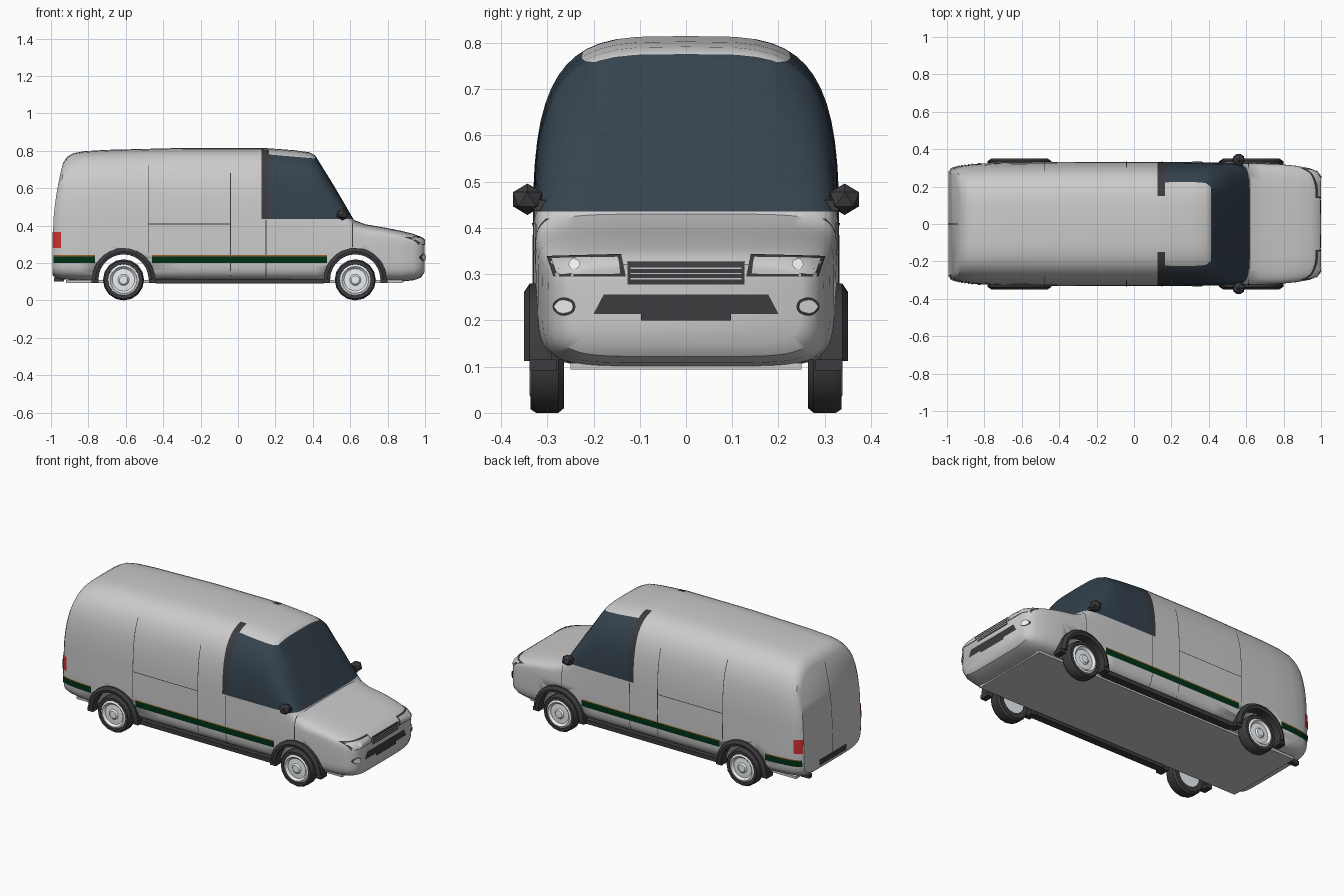
import bpy, bmesh, math
from mathutils import Vector
from mathutils.bvhtree import BVHTree

if "Cube" in bpy.data.objects:
    bpy.data.objects.remove(bpy.data.objects["Cube"])


def material(name, *rgb):
    m = bpy.data.materials.new(name)
    m.diffuse_color = (*rgb, 1)
    m.use_nodes = True
    m.node_tree.nodes["Principled BSDF"].inputs["Base Color"].default_value = m.diffuse_color
    return m


PAINT = material("paint", .8, .8, .8)
GLASS = material("dark_glass", .035, .055, .075)
BLACK = material("black_trim", .045, .045, .05)
GREEN = material("green_stripe", .0, .03, .008)
ORANGE = material("orange_line", .3, .12, .02)
RED = material("red_lens", .6, .03, .03)
LIGHT = material("light_lens", .85, .88, .9)


def finish(name, bm, *mats, angle=35):
    me = bpy.data.meshes.new(name)
    bmesh.ops.recalc_face_normals(bm, faces=bm.faces)
    bm.to_mesh(me)
    bm.free()
    ob = bpy.data.objects.new(name, me)
    bpy.context.collection.objects.link(ob)
    for m in mats:
        me.materials.append(m)
    bpy.ops.object.select_all(action='DESELECT')
    ob.select_set(True)
    bpy.context.view_layer.objects.active = ob
    bpy.ops.object.shade_smooth_by_angle(angle=math.radians(angle))
    return ob


def box(name, lo, hi, mat):
    bm = bmesh.new()
    bmesh.ops.create_cube(bm, size=1)
    for v in bm.verts:
        v.co = [(a + b) / 2 + c * (b - a) for a, b, c in zip(lo, hi, v.co)]
    return finish(name, bm, mat)


def lathe(name, profile, x, z, mat, sides=16, start=0, sweep=360, closed=False):
    """Revolve (radius, y) points about the y axis through x, z."""
    bm = bmesh.new()
    full = sweep == 360
    count = sides if full else sides + 1
    rings = []
    for i in range(count):
        a = math.radians(start + sweep * i / sides)
        rings.append([bm.verts.new((x + r * math.cos(a), y, z + r * math.sin(a))) for r, y in profile])
    k = len(profile)
    for i in range(sides):
        p, q = rings[i], rings[(i + 1) % count]
        for j in range(k if closed else k - 1):
            bm.faces.new((p[j], p[(j + 1) % k], q[(j + 1) % k], q[j]))
    if not full:
        bm.faces.new(rings[0])
        bm.faces.new(rings[-1])
    bmesh.ops.remove_doubles(bm, verts=bm.verts, dist=1e-5)
    return finish(name, bm, mat)


# Body shell: rounded sections (x, half width, bottom, top, squareness) lofted along x
STATIONS = [(-.992, .275, .135, .735, 4.2), (-.975, .296, .12, .768, 4.2), (-.935, .31, .112, .788, 4),
            (-.86, .321, .108, .798, 3.9), (-.7, .329, .1, .805, 3.8), (-.3, .332, .1, .815, 3.8),
            (.14, .332, .1, .815, 3.8), (.3, .331, .1, .803, 3.8), (.38, .33, .1, .792, 3.8),
            (.412, .33, .1, .776, 3.9), (.515, .328, .1, .61, 4.5), (.62, .326, .1, .43, 5.5),
            (.68, .324, .1, .407, 5), (.78, .32, .1, .39, 5), (.87, .311, .1, .373, 4.6),
            (.94, .298, .108, .355, 4.3), (.978, .28, .122, .34, 4.2), (.997, .25, .15, .322, 4.2)]
N = 56
bm = bmesh.new()
rings = []
for x, w, zb, zt, n in STATIONS:
    zc = min(.3, zb + .7 * (zt - zb))
    ring = []
    for i in range(N):
        a = -math.pi / 2 + 2 * math.pi * i / N
        c, s = math.cos(a), math.sin(a)
        e = 2 / n if s > 0 else 2 / 6
        y = math.copysign(w * abs(c) ** e, c) if 0 < i < N and i != N // 2 else 0
        z = zc + (zt - zc if s > 0 else zc - zb) * math.copysign(abs(s) ** e, s)
        lean = max(0, -.7 - x) / .29 * .06 * max(0, (z - .3) / .45) ** 2
        ring.append(bm.verts.new((x + lean, y, z)))
    rings.append(ring)
for p, q in zip(rings, rings[1:]):
    for i in range(N):
        bm.faces.new((p[i], p[(i + 1) % N], q[(i + 1) % N], q[i]))
for r in (rings[0], rings[-1]):
    for i in range(N // 2):
        bm.faces.new(list(dict.fromkeys((r[i], r[i + 1], r[N - i - 1], r[-i]))))
for co, no in (((0, 0, .435), (0, 0, 1)), ((.125, 0, 0), (1, 0, 0)), ((.165, 0, 0), (1, 0, 0)),
               ((.165, 0, .78), (.087, 0, 1))):
    bmesh.ops.bisect_plane(bm, geom=bm.verts[:] + bm.edges[:] + bm.faces[:], plane_co=co, plane_no=no)
bmesh.ops.recalc_face_normals(bm, faces=bm.faces)
for f in bm.faces:
    c = f.calc_center_median()
    if c.z > .435 and .125 < c.x < .63:
        if c.x < .165:
            f.material_index = 2 if c.z < .805 else 0
        elif c.x > .412 or c.z + .087 * (c.x - .165) < .78:
            f.material_index = 1
SURFACE = BVHTree.FromBMesh(bm)
body = finish("body_shell", bm, PAINT, GLASS, BLACK)

# Wheel openings cut through the body
AXLES = {"rear": -.612, "front": .627}
for end, x in AXLES.items():
    cutter = lathe("wheel_cutter", [(0, -.5), (.137, -.5), (.137, .5), (0, .5)], x, .11, PAINT, 32)
    cutter.hide_render = True
    mod = body.modifiers.new("wheel_opening", 'BOOLEAN')
    mod.operation, mod.solver, mod.object = 'DIFFERENCE', 'EXACT', cutter
    bpy.context.view_layer.objects.active = body
    bpy.ops.object.modifier_apply(modifier=mod.name)
    bpy.data.objects.remove(cutter)
box("underbody", (-.92, -.25, .094), (.88, .25, .108), PAINT)

# Wheels and arch flares
for end, x in AXLES.items():
    for side, s in (("left", 1), ("right", -1)):
        lathe(f"{end}_{side}_tyre", [(.07, s * .266), (.1, s * .264), (.11, s * .276), (.11, s * .324),
                                     (.102, s * .336), (.084, s * .336), (.08, s * .32)], x, .11, BLACK)
        lathe(f"{end}_{side}_rim", [(0, s * .275), (.084, s * .275), (.084, s * .332), (.072, s * .338),
                                    (.06, s * .326), (.03, s * .328), (.022, s * .336), (0, s * .337)],
              x, .11, LIGHT, 20)
        lathe(f"{end}_{side}_arch_flare", [(.134, s * .29), (.134, s * .346), (.15, s * .35),
                                           (.168, s * .338), (.168, s * .29)],
              x, .112, BLACK, 14, 0, 180, True)
        for d in (-1, 1):
            xa, xb = sorted((x + d * .135, x + d * .172))
            ya, yb = sorted((s * .28, s * .338))
            box(f"{end}_{side}_arch_foot", (xa, ya, .092), (xb, yb, .116), BLACK)


def decal(name, quad, axis, sign, mat, off=.003, n=8, m=3):
    """Thin panel: a four-cornered patch (u, z) projected onto the body."""
    bm = bmesh.new()
    grid = []
    q = [Vector(p) for p in quad]
    for j in range(m + 1):
        row = []
        for i in range(n + 1):
            u, z = q[0].lerp(q[1], i / n).lerp(q[3].lerp(q[2], i / n), j / m)
            o = Vector((sign * 2, u, z)) if axis == 'x' else Vector((u, sign * 2, z))
            d = Vector((-sign, 0, 0)) if axis == 'x' else Vector((0, -sign, 0))
            hit, nor, _, _ = SURFACE.ray_cast(o, d)
            if hit is None:
                hit, nor, _, _ = SURFACE.find_nearest(o + d * 1.1)
            row.append(bm.verts.new(hit + nor * off))
        grid.append(row)
    for a, b in zip(grid, grid[1:]):
        for i in range(n):
            bm.faces.new((a[i], a[i + 1], b[i + 1], b[i]))
    ob = finish(name, bm, mat)
    return ob


def rect(a, b, c, d):
    return [(a, c), (b, c), (b, d), (a, d)]


for side, s in (("left", 1), ("right", -1)):
    # Side stripe, split by the wheel arches
    for a, b in ((-.985, -.765), (-.46, .475)):
        decal(f"{side}_stripe", rect(a, b, .2, .236), 'y', s, GREEN, n=24)
        decal(f"{side}_stripe_edge", rect(a, b, .236, .242), 'y', s, ORANGE, n=24, m=1)
    # Door seams
    for x, lo, hi in ((-.48, .25, .72), (-.04, .13, .68), (.15, .13, .43), (.612, .285, .42)):
        decal(f"{side}_door_seam", rect(x - .002, x + .002, lo, hi), 'y', s, BLACK, .0015, 1, 16)
    decal(f"{side}_door_seam", rect(-.48, -.04, .407, .411), 'y', s, BLACK, .0015, 12, 1)
    decal(f"{side}_tail_light", rect(-.988, -.945, .28, .365), 'y', s, RED, .004, 6, 4)
    # Front lamps
    decal(f"{side}_headlight_rim", [(s * .13, .295), (s * .285, .295), (s * .3, .338), (s * .14, .342)],
          'x', 1, BLACK, .002, 10, 5)
    decal(f"{side}_headlight", [(s * .142, .301), (s * .276, .3), (s * .29, .333), (s * .147, .336)],
          'x', 1, PAINT, .004, 10, 5)
    for nm, y, z, ry, rz, mat, off in (("fog_rim", .262, .23, .023, .02, BLACK, .004),
                                      ("fog_lamp", .262, .23, .018, .015, LIGHT, .007),
                                      ("headlight_bulb", .24, .318, .012, .011, LIGHT, .007)):
        hit, nor, _, _ = SURFACE.ray_cast(Vector((2, s * y, z)), Vector((-1, 0, 0)))
        bm = bmesh.new()
        bmesh.ops.create_circle(bm, cap_ends=True, segments=16, radius=1)
        for v in bm.verts:
            p = Vector((2, s * y + v.co.x * ry, z + v.co.y * rz))
            h, hn, _, _ = SURFACE.ray_cast(p, Vector((-1, 0, 0)))
            v.co = (h or hit) + (hn or nor) * off
        finish(f"{side}_{nm}", bm, mat)
    # Door mirror: low-poly pod and stalk
    bm = bmesh.new()
    bmesh.ops.create_icosphere(bm, subdivisions=1, radius=1)
    for v in bm.verts:
        v.co = (.56 + v.co.x * .037, s * (.343 + v.co.y * .037), .462 + v.co.z * .034)
    finish(f"{side}_mirror", bm, BLACK)
    box(f"{side}_mirror_stalk", (.545, min(s * .3, s * .33), .437), (.58, max(s * .3, s * .33), .46), BLACK)
    box(f"{side}_sill", (-.44, min(s * .27, s * .315), .09), (.46, max(s * .27, s * .315), .115), BLACK)

# Grille, bumper intake and bonnet seam
decal("grille", rect(-.127, .127, .278, .325), 'x', 1, BLACK, .003, 8, 6)
for z in (.289, .3, .311):
    decal("grille_bar", rect(-.12, .12, z, z + .003), 'x', 1, PAINT, .006, 8, 1)
decal("bumper_intake", [(-.2, .214), (.2, .214), (.178, .256), (-.178, .256)], 'x', 1, BLACK, .003, 10, 3)
decal("front_plate", rect(-.097, .097, .2, .222), 'x', 1, BLACK, .005, 4, 2)

# Rear details
decal("rear_door_seam", rect(-.002, .002, .14, .72), 'x', -1, BLACK, .0015, 1, 16)
decal("rear_plate", rect(-.13, .13, .15, .188), 'x', -1, BLACK, .004, 6, 2)
box("exhaust_tip", (-.985, .185, .1), (-.93, .215, .122), BLACK)
